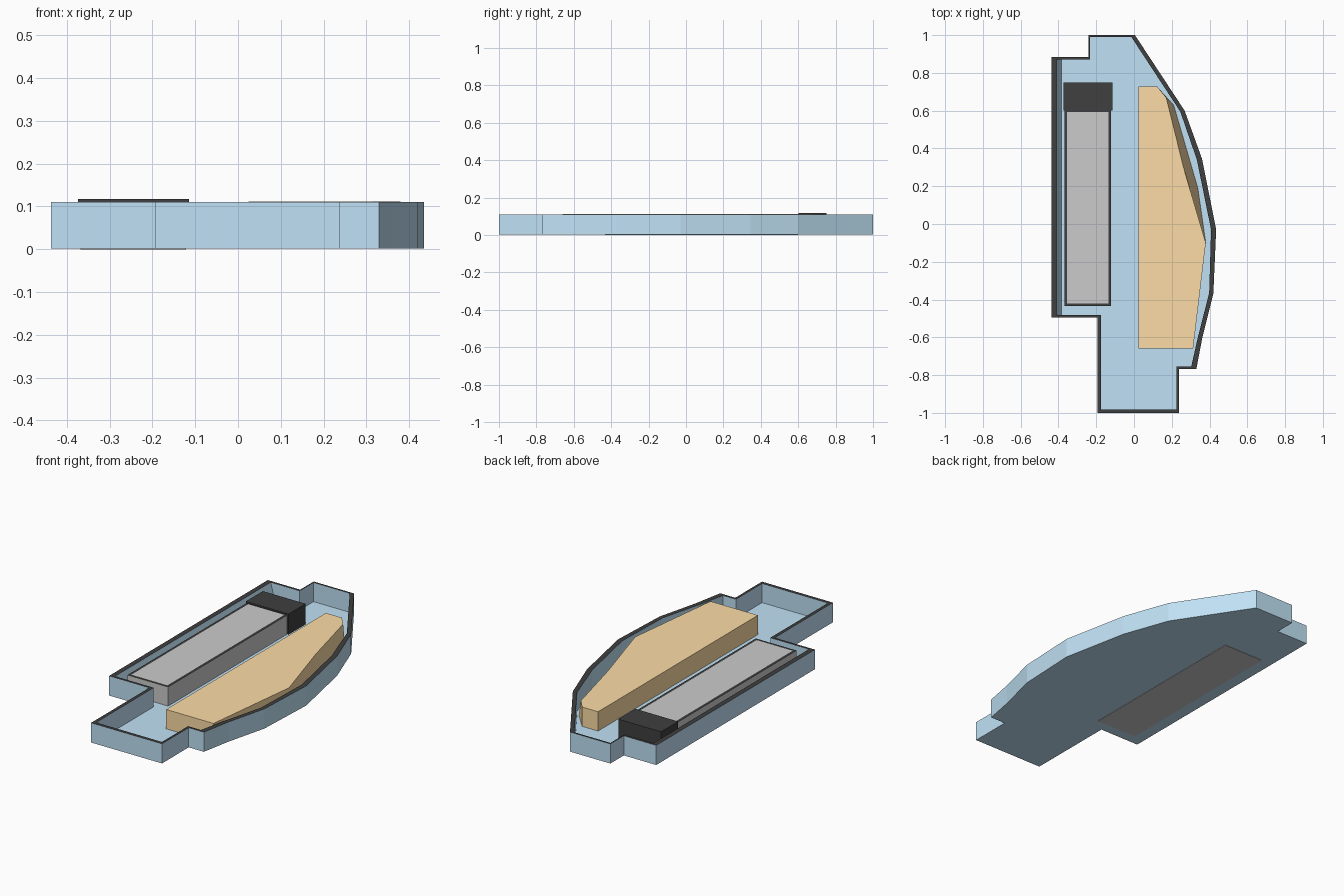
import bpy, bmesh

if "Cube" in bpy.data.objects:
    bpy.data.objects.remove(bpy.data.objects["Cube"])


def material(name, rgb):
    m = bpy.data.materials.new(name)
    m.diffuse_color = (*rgb, 1)
    m.use_nodes = True
    m.node_tree.nodes["Principled BSDF"].inputs["Base Color"].default_value = m.diffuse_color
    return m


BLUE = material("blue", (0.53, 0.76, 0.92))
ORANGE = material("orange", (0.98, 0.72, 0.38))
BLACK = material("black", (0.05, 0.05, 0.05))
GREY = material("grey", (0.8, 0.8, 0.8))


def loft(name, rings, mats, dark_band=None):
    """Join (outline, z) rings with quads and cap both ends; one band may use material 1."""
    bm = bmesh.new()
    loops = [[bm.verts.new((x, y, z)) for x, y in pts] for pts, z in rings]
    n = len(loops[0])
    for k, (a, b) in enumerate(zip(loops, loops[1:])):
        for i in range(n):
            j = (i + 1) % n
            f = bm.faces.new((a[i], a[j], b[j], b[i]))
            f.material_index = 1 if k == dark_band else 0
    bm.faces.new(loops[0][::-1])
    bm.faces.new(loops[-1])
    bmesh.ops.recalc_face_normals(bm, faces=bm.faces)
    me = bpy.data.meshes.new(name)
    bm.to_mesh(me)
    bm.free()
    for m in mats:
        me.materials.append(m)
    ob = bpy.data.objects.new(name, me)
    bpy.context.collection.objects.link(ob)
    return ob


def rect(x0, x1, y0, y1):
    return [(x0, y0), (x1, y0), (x1, y1), (x0, y1)]


# Open tray: outer wall, black rim, inner wall and floor
outer = [(-0.24, 1.0), (-0.437, 0.883), (-0.437, -0.495), (-0.193, -0.495),
         (-0.193, -1.0), (0.238, -1.0), (0.238, -0.768), (0.33, -0.768),
         (0.362, -0.6), (0.42, -0.37), (0.435, -0.03), (0.36, 0.345),
         (0.268, 0.6), (0.005, 1.0)]
outer.insert(1, (-0.24, 0.883))
inner = [(-0.234, 0.99), (-0.234, 0.87), (-0.41, 0.87), (-0.41, -0.482),
         (-0.175, -0.482), (-0.175, -0.982), (0.225, -0.982), (0.225, -0.755),
         (0.303, -0.755), (0.338, -0.6), (0.398, -0.365), (0.408, -0.03),
         (0.333, 0.34), (0.245, 0.595), (-0.014, 0.99)]
# the left inner wall leans inwards towards the floor
floor = [(-0.383 if x < -0.4 else x, y) for x, y in inner]
loft("tray", [(outer, 0.002), (outer, 0.11), (inner, 0.11), (floor, 0.005)],
     [BLUE, BLACK], dark_band=1)

# Long grey block with a thin black border on its top
block = rect(-0.368, -0.121, -0.434, 0.6)
face = rect(-0.354, -0.135, -0.42, 0.594)
loft("long_block", [(block, 0.0), (block, 0.11), (face, 0.11)],
     [GREY, BLACK], dark_band=1)

# Black end cap behind the block
cap = rect(-0.374, -0.114, 0.602, 0.75)
loft("end_cap", [(cap, 0.005), (cap, 0.117)], [BLACK])

# Orange block whose right rear side leans inwards towards the top
top = [(0.025, 0.728), (0.025, -0.66), (0.313, -0.66), (0.38, -0.1),
       (0.262, 0.3), (0.17, 0.67), (0.122, 0.728)]
base = top[:4] + [(0.338, 0.19), (0.21, 0.63), (0.122, 0.728)]
loft("curved_block", [(base, 0.006), (top, 0.112)], [ORANGE])
